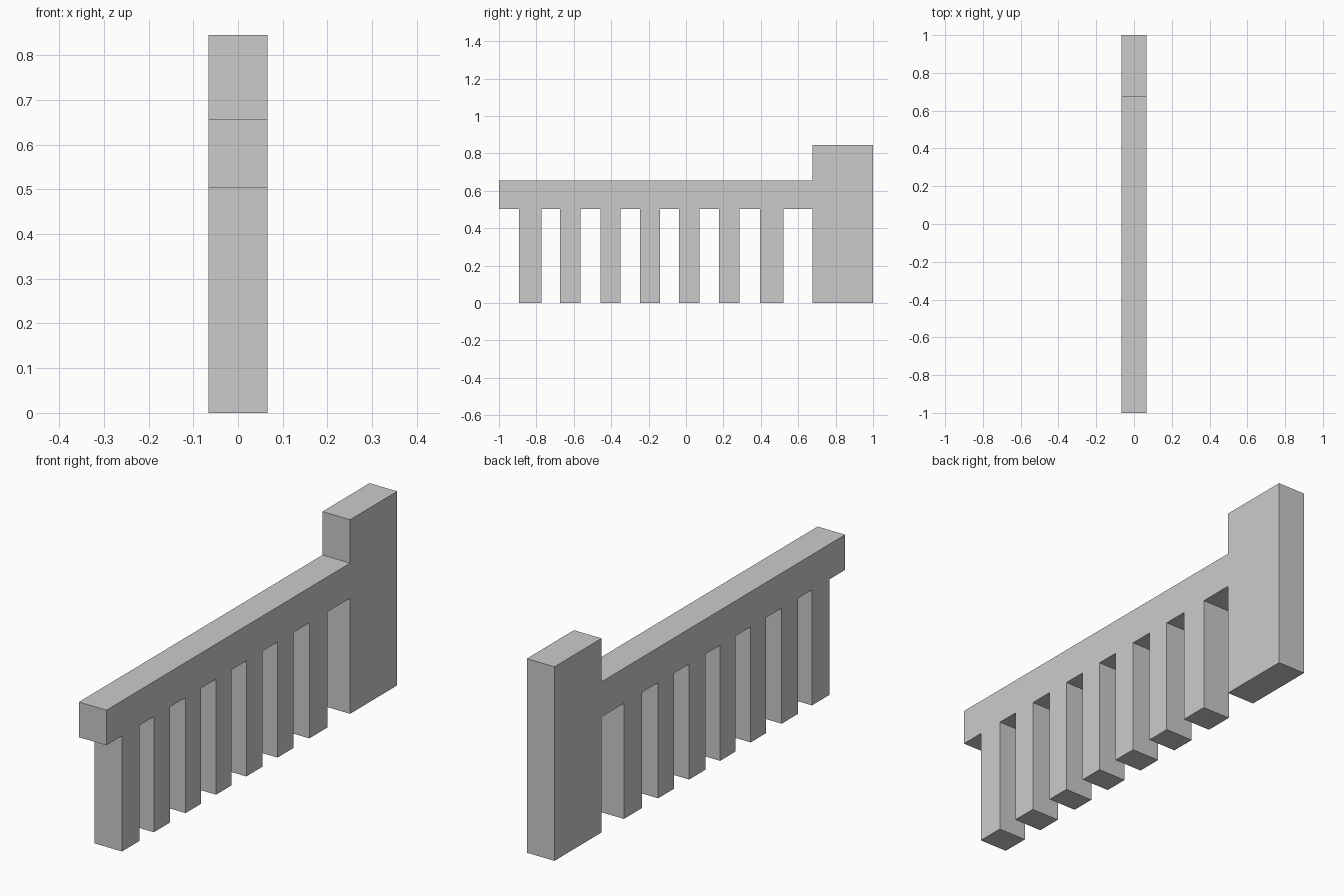
import bpy, bmesh

if "Cube" in bpy.data.objects:
    bpy.data.objects.remove(bpy.data.objects["Cube"])

HALF_W = 0.0665          # half thickness along x
RAIL_LOW, RAIL_TOP, BLOCK_TOP = 0.503, 0.656, 0.845
BLOCK_Y = 0.676
posts = [(-0.893, -0.772), (-0.674, -0.563), (-0.456, -0.35), (-0.246, -0.14),
         (-0.038, 0.073), (0.177, 0.287), (0.396, 0.522)]

# Side outline (y, z): rail underside with posts, then the tall end block
outline = [(-1, RAIL_TOP), (-1, RAIL_LOW)]
for a, b in posts:
    outline += [(a, RAIL_LOW), (a, 0), (b, 0), (b, RAIL_LOW)]
outline += [(BLOCK_Y, RAIL_LOW), (BLOCK_Y, 0), (1, 0), (1, BLOCK_TOP),
            (BLOCK_Y, BLOCK_TOP), (BLOCK_Y, RAIL_TOP)]

# Extrude the outline across the thickness
bm = bmesh.new()
face = bm.faces.new([bm.verts.new((-HALF_W, y, z)) for y, z in outline])
ext = bmesh.ops.extrude_face_region(bm, geom=[face], use_keep_orig=True)
moved = [v for v in ext["geom"] if isinstance(v, bmesh.types.BMVert)]
bmesh.ops.translate(bm, verts=moved, vec=(2 * HALF_W, 0, 0))
bmesh.ops.recalc_face_normals(bm, faces=bm.faces[:])

mesh = bpy.data.meshes.new("railing_wall")
bm.to_mesh(mesh)
bm.free()
bpy.context.collection.objects.link(bpy.data.objects.new("railing_wall", mesh))
